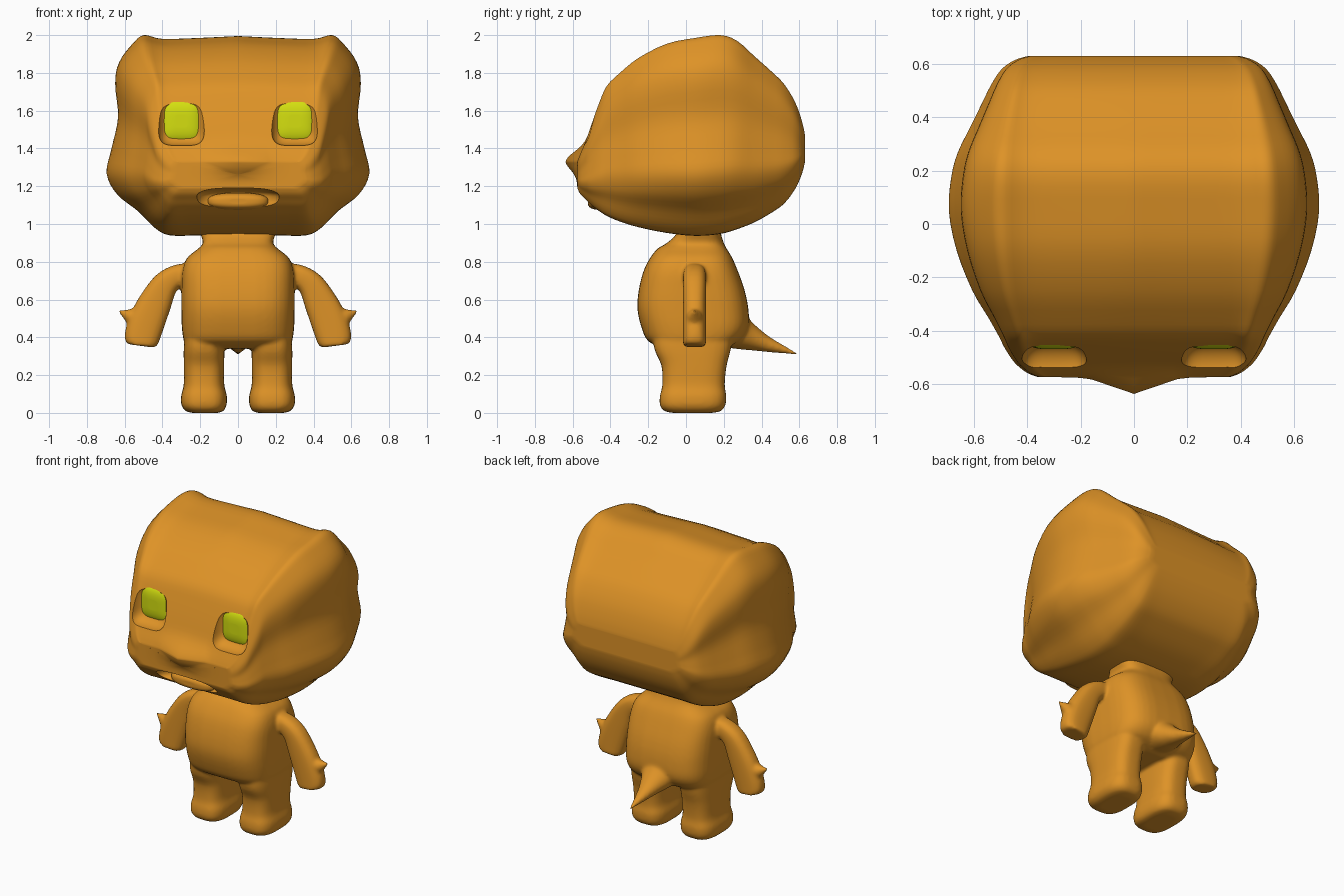
import bpy, bmesh, math
from mathutils import Vector as V

if "Cube" in bpy.data.objects:
    bpy.data.objects.remove(bpy.data.objects["Cube"])


def material(name, rgb):
    m = bpy.data.materials.new(name)
    m.diffuse_color = (*rgb, 1)
    m.use_nodes = True
    m.node_tree.nodes["Principled BSDF"].inputs["Base Color"].default_value = m.diffuse_color
    return m


ORANGE = material("orange", (0.73, 0.29, 0.02))
YELLOW = material("yellow green", (0.66, 0.74, 0.005))


def spline(pts, k):
    """Catmull-Rom curve through tuples, k steps per span."""
    out = []
    for i in range(len(pts) - 1):
        a, b, c, d = (pts[max(0, min(len(pts) - 1, i + j))] for j in (-1, 0, 1, 2))
        for s in range(k):
            t = s / k
            out.append(tuple(0.5 * (2 * q + (r - p) * t + (2 * p - 5 * q + 4 * r - w) * t * t
                                    + (3 * q - p - 3 * r + w) * t ** 3)
                             for p, q, r, w in zip(a, b, c, d)))
    return out + [tuple(pts[-1])]


def ring(c, u, v, n=2.0, m=40):
    """Superellipse around c with half axes u and v."""
    pts = []
    for i in range(m):
        a = 2 * math.pi * i / m
        x, y = math.cos(a), math.sin(a)
        pts.append(V(c) + V(u) * math.copysign(abs(x) ** (2 / n), x)
                   + V(v) * math.copysign(abs(y) ** (2 / n), y))
    return pts


def loft(name, rings, mat):
    """Skin closed rings, ending in shrinking caps."""
    def cap(r):
        c = sum(r, V()) / len(r)
        c = V((0.5 * (min(p.x for p in r) + max(p.x for p in r)), c.y, c.z))
        return [[c + (p - c) * f for p in r] for f in (0.04, 0.2, 0.4, 0.6, 0.8, 0.92)]
    rings = cap(rings[0]) + rings + cap(rings[-1])[::-1]
    bm = bmesh.new()
    rows = [[bm.verts.new(p) for p in r] for r in rings]
    m = len(rows[0])
    for a, b in zip(rows, rows[1:]):
        for i in range(m):
            j = (i + 1) % m
            bm.faces.new((a[i], a[j], b[j], b[i]))
    bm.faces.new(rows[0])
    bm.faces.new(rows[-1])
    bmesh.ops.recalc_face_normals(bm, faces=bm.faces)
    for f in bm.faces:
        f.smooth = True
    me = bpy.data.meshes.new(name)
    bm.to_mesh(me)
    bm.free()
    me.materials.append(mat)
    ob = bpy.data.objects.new(name, me)
    bpy.context.collection.objects.link(ob)
    return ob


def pillow(name, c, h, mat, n=4):
    """Rounded pad, squarish from the front and domed along y."""
    rings = []
    for i in range(1, 24):
        a = math.pi * i / 24
        f = math.sin(a) ** 0.6
        rings.append(ring((c[0], c[1] - h[1] * math.cos(a), c[2]),
                          (h[0] * f, 0, 0), (0, 0, h[2] * f), n, 48))
    return loft(name, rings, mat)


def select(obs):
    bpy.ops.object.select_all(action='DESELECT')
    for o in obs:
        o.select_set(True)
    bpy.context.view_layer.objects.active = obs[0]


# Head: front outline carried along y, sized by the side and top profiles
outline = [(0, .94), (.2, .94), (.36, .94), (.44, .98), (.53, 1.07), (.64, 1.16), (.695, 1.27),
           (.67, 1.4), (.635, 1.57), (.65, 1.75), (.63, 1.86), (.56, 1.955), (.5, 2.0),
           (.4, 1.98), (.2, 1.985), (0, 1.995)]
half = spline(outline, 4)
full = half + [(-x, z) for x, z in half[-2:0:-1]]
# y, half width, bottom, top
stations = [(-.575, .36, 1.19, 1.33), (-.56, .40, 1.16, 1.37), (-.53, .44, 1.13, 1.44),
            (-.5, .465, 1.10, 1.53), (-.46, .49, 1.07, 1.64), (-.42, .51, 1.045, 1.73),
            (-.35, .55, 1.015, 1.80), (-.25, .61, .985, 1.88), (-.1, .67, .955, 1.955),
            (.05, .70, .94, 1.985), (.18, .69, .95, 2.0), (.27, .665, .975, 1.97),
            (.36, .62, 1.01, 1.89), (.45, .575, 1.06, 1.81), (.52, .54, 1.11, 1.74),
            (.58, .50, 1.19, 1.64), (.615, .45, 1.27, 1.54), (.63, .40, 1.33, 1.47)]
rings = []
for y, w, lo, hi in spline(stations, 3):
    p = min(1, w / .7) ** 2
    rings.append([V((math.copysign(w * (abs(x) / .7) ** p, x) if abs(x) > 1e-6 else 0, y,
                     lo + (hi - lo) * (z - .94) / 1.06)) for x, z in full])
head = loft("head", rings, ORANGE)
# Nose bump
for v in head.data.vertices:
    if v.co.y < -.4:
        v.co.y -= .063 * math.exp(-(v.co.x / .11) ** 2 - ((v.co.z - 1.335) / .065) ** 2)

# Eye sockets and mouth cut into the head
cutters = [pillow("socket_cutter", (s * .3, -.535, 1.545), (.125, .095, .13), ORANGE) for s in (-1, 1)]
cutters.append(pillow("mouth_cutter", (0, -.56, 1.135), (.22, .12, .056), ORANGE, 2.8))
for c in cutters:
    c.hide_render = True
    select([head])
    mod = head.modifiers.new("cut", 'BOOLEAN')
    mod.operation, mod.solver, mod.object = 'DIFFERENCE', 'EXACT', c
    bpy.ops.object.modifier_apply(modifier=mod.name)
    bpy.data.objects.remove(c)
select([head])
bpy.ops.object.shade_smooth_by_angle(angle=math.radians(40))

# Eyes and tongue
for s, side in ((-1, "right"), (1, "left")):
    pillow(side + "_eye", (s * .3, -.42, 1.545), (.118, .05, .122), YELLOW)
pillow("tongue", (0, -.46, 1.12), (.16, .06, .045), ORANGE, 2.6)


def column(name, rows, n):
    """Upright loft from rows of z, centre x, half width, front y, back y."""
    return loft(name, [ring((cx, (a + b) / 2, z), (w, 0, 0), (0, (b - a) / 2, 0), n)
                       for z, cx, w, a, b in spline(rows, 4)], ORANGE)


# Torso and neck
parts = [column("body", [
    (1.0, 0, .21, -.05, .19), (.95, 0, .20, -.05, .185), (.90, 0, .185, -.10, .2),
    (.87, 0, .21, -.15, .215), (.82, 0, .27, -.19, .245), (.75, 0, .295, -.225, .275),
    (.65, 0, .30, -.25, .31), (.55, 0, .30, -.257, .33), (.45, 0, .297, -.235, .33),
    (.38, 0, .285, -.2, .285), (.34, 0, .25, -.12, .2)], 3.4)]

# Tail
tail = [(.18, .45, .1, .14), (.3, .43, .095, .11), (.36, .40, .07, .08),
        (.43, .367, .045, .05), (.5, .342, .026, .03), (.59, .312, .006, .006)]
parts.append(loft("tail", [ring((0, y, z), (rx, 0, 0), (0, 0, rz))
                           for y, z, rz, rx in spline(tail, 4)], ORANGE))

for s in (-1, 1):
    # Leg and foot
    parts.append(column("leg", [
        (.5, s * .18, .1, -.17, .26), (.35, s * .18, .107, -.17, .24),
        (.25, s * .18, .107, -.13, .215), (.15, s * .18, .107, -.125, .205),
        (.09, s * .18, .121, -.138, .213), (.04, s * .18, .119, -.138, .208),
        (.01, s * .177, .1, -.115, .185), (0, s * .175, .07, -.07, .14)], 3))
    # Arm with hand: x, z, half width
    path = spline([(.24, .73, .055), (.31, .73, .058), (.385, .68, .07), (.44, .58, .088),
                   (.48, .49, .096), (.503, .42, .095), (.512, .375, .088), (.515, .355, .07)], 4)
    rings = []
    for i, (x, z, w) in enumerate(path):
        a, b = path[max(i - 1, 0)], path[min(i + 1, len(path) - 1)]
        d = V((b[0] - a[0], 0, b[1] - a[1])).normalized()
        u = V((-d.z * s, 0, d.x)) * w
        rings.append(ring((s * x, .045, z), u, (0, .061 * min(1, w / .06), 0), 2.6))
    parts.append(loft("arm", rings, ORANGE))
    # Pointed thumb
    parts.append(loft("thumb", [ring((s * x, .045, z), (-s * r * .3, 0, r), (0, r, 0))
                                for x, z, r in spline([(.53, .505, .05), (.575, .513, .038),
                                                       (.605, .526, .02), (.632, .54, .006)], 4)], ORANGE))

# Blend torso, limbs and tail into one smooth skin
select(parts)
bpy.ops.object.join()
body = bpy.context.object
body.name = "body"
mod = body.modifiers.new("blend", 'REMESH')
mod.mode, mod.voxel_size, mod.use_smooth_shade = 'VOXEL', .01, True
mod = body.modifiers.new("soften", 'SMOOTH')
mod.factor, mod.iterations = .5, 8
